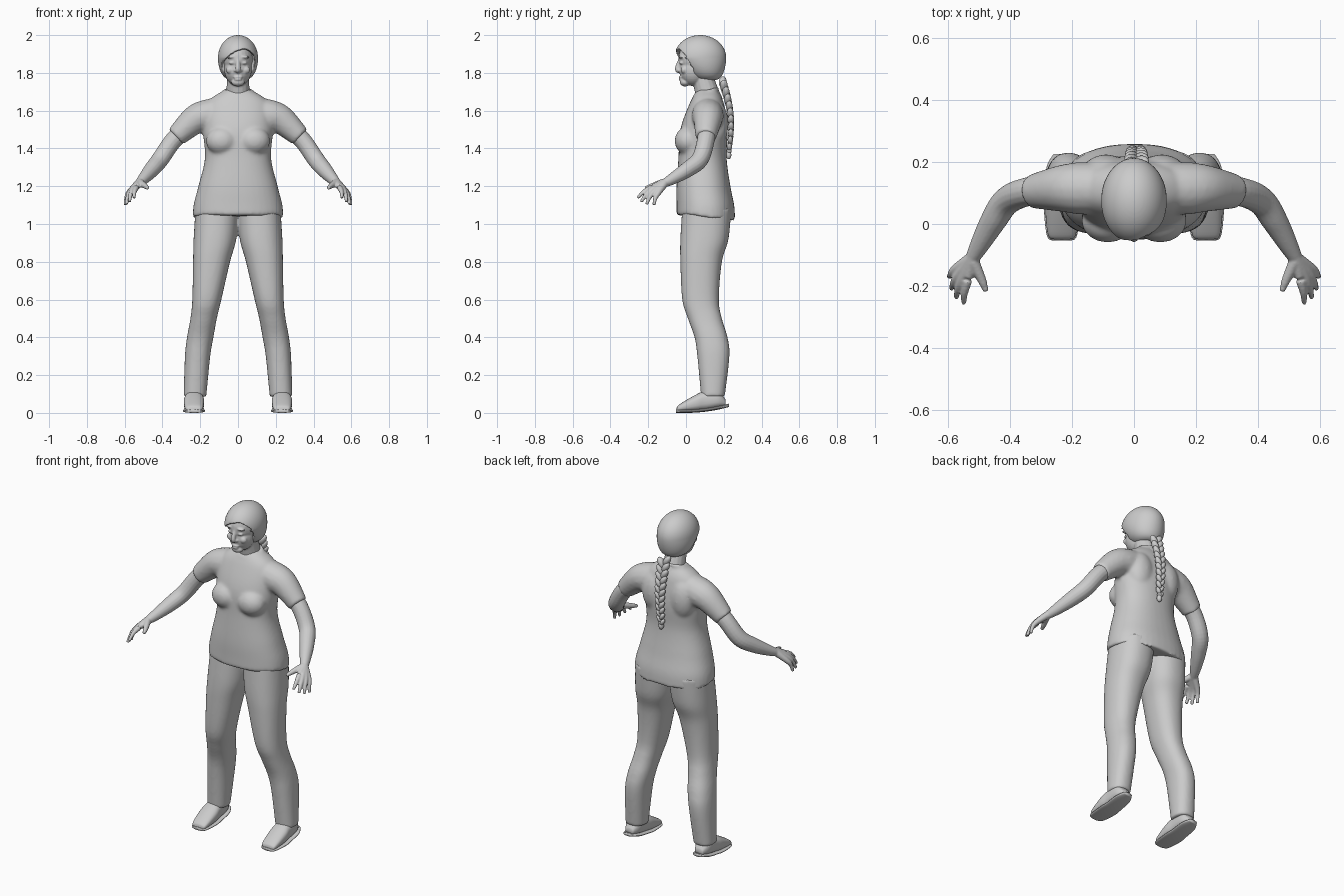
import bpy, bmesh, math
from mathutils import Vector, Matrix

cube = bpy.data.objects.get("Cube")
if cube:
    bpy.data.objects.remove(cube)

grey = bpy.data.materials.new("plain grey")
grey.use_nodes = True
grey.diffuse_color = (.6, .6, .6, 1)
grey.node_tree.nodes["Principled BSDF"].inputs["Base Color"].default_value = grey.diffuse_color


def spline(rows, steps=6):
    """Smooth curve through rows of numbers."""
    out = []
    last = len(rows) - 1
    for i in range(last):
        before, start, end, after = [rows[max(0, min(last, i + k))] for k in (-1, 0, 1, 2)]
        for step in range(steps):
            t = step / steps
            row = []
            for a, b, c, d in zip(before, start, end, after):
                slope_in, slope_out = (c - a) / 2, (d - b) / 2
                bend = 3 * (c - b) - 2 * slope_in - slope_out
                twist = 2 * (b - c) + slope_in + slope_out
                row.append(b + t * (slope_in + t * (bend + t * twist)))
            out.append(row)
    return out + [list(rows[last])]


def circle(count):
    angles = [math.tau * k / count for k in range(count)]
    return [(math.cos(angle), math.sin(angle)) for angle in angles]


def skin_rings(bm, rings):
    """Closed solid through rings of points."""
    loops = [[bm.verts.new(point) for point in ring] for ring in rings]
    for low, high in zip(loops, loops[1:]):
        for i in range(len(low)):
            bm.faces.new((low[i - 1], low[i], high[i], high[i - 1]))
    bm.faces.new(loops[0])
    bm.faces.new(loops[-1])


def stack(bm, rows, side=1, power=.88):
    """Level sections: height, centre x, half width, front, back."""
    rings = []
    for z, middle, half, front, back in spline(rows):
        ring = []
        for c, s in circle(40):
            x = middle + half * math.copysign(abs(c) ** power, c)
            y = (front + back) / 2 + (back - front) / 2 * math.copysign(abs(s) ** power, s)
            ring.append((x * side, y, z))
        rings.append(ring)
    skin_rings(bm, rings)


def tube(bm, rows, side=1):
    """Round limb through x, y, z, radius."""
    points = spline(rows)
    last = len(points) - 1
    rings = []
    for i, (x, y, z, radius) in enumerate(points):
        ahead, behind = points[min(i + 1, last)], points[max(i - 1, 0)]
        along = (Vector(ahead[:3]) - Vector(behind[:3])).normalized()
        reference = Vector((0, 0, 1)) if abs(along.y) > .9 else Vector((0, 1, 0))
        u = along.cross(reference).normalized()
        v = along.cross(u)
        ring = [Vector((x, y, z)) + radius * (u * c + v * s) for c, s in circle(16)]
        rings.append([(p.x * side, p.y, p.z) for p in ring])
    skin_rings(bm, rings)


def ball(bm, centre, radii, turn=0):
    matrix = Matrix.Translation(centre) @ Matrix.Rotation(turn, 4, "Y") @ Matrix.Diagonal((*radii, 1))
    return bmesh.ops.create_uvsphere(bm, u_segments=24, v_segments=16, radius=1, matrix=matrix)


def finish(bm, name, voxel=0, softness=4):
    """Turn the solids into one smooth object, merged when a voxel size is given."""
    bmesh.ops.recalc_face_normals(bm, faces=bm.faces)
    mesh = bpy.data.meshes.new(name)
    bm.to_mesh(mesh)
    bm.free()
    part = bpy.data.objects.new(name, mesh)
    bpy.context.collection.objects.link(part)
    mesh.materials.append(grey)
    mesh.shade_smooth()
    if voxel:
        merge = part.modifiers.new("merge", "REMESH")
        merge.mode = "VOXEL"
        merge.voxel_size = voxel
        merge.use_smooth_shade = True
        soften = part.modifiers.new("soften", "SMOOTH")
        soften.factor = .5
        soften.iterations = softness


# Shirt: torso with a wavy hem, collar, chest, shoulder blades and sleeves
shirt = bmesh.new()
stack(shirt, [(1.03, 0, .24, -.05, .26), (1.1, 0, .235, -.05, .255), (1.2, 0, .21, -.05, .235),
              (1.35, 0, .175, -.04, .215), (1.5, 0, .185, -.03, .22),
              (1.64, 0, .165, .02, .2), (1.71, 0, .07, .06, .165)])
for vert in shirt.verts:
    if vert.co.z < 1.06:
        vert.co.z += .02 - .13 * max(0, vert.co.y) + .005 * math.sin(vert.co.x * 40)
tube(shirt, [(.075 * c, .107 + .06 * s, 1.7 + .02 * s, .009) for c, s in circle(16) + [(1, 0)]])
for side in (-1, 1):
    ball(shirt, (.085 * side, .01, 1.44), (.085, .07, .075))
    ball(shirt, (.09 * side, .16, 1.53), (.08, .065, .12))
    tube(shirt, [(.06, .115, 1.6, .075), (.16, .115, 1.575, .085),
                 (.23, .115, 1.55, .077), (.33, .105, 1.46, .055)], side)
finish(shirt, "shirt", .009, 8)

# Trousers: two legs that meet at the hips
trousers = bmesh.new()
for side in (-1, 1):
    stack(trousers, [(.085, .228, .06, .08, .205), (.3, .214, .067, .06, .23), (.4, .2, .07, .045, .22),
                     (.5, .182, .07, .01, .19), (.6, .165, .077, -.02, .174), (.8, .14, .098, -.03, .19),
                     (.92, .122, .113, -.03, .225), (1.08, .11, .115, -.02, .24)], side)
finish(trousers, "trousers", .009, 6)

# Shoes: length rows of y, half width and top, over a sole that lifts to the heel
shoe_rows = spline([(-.05, .025, .025), (-.035, .045, .045), (.05, .054, .095),
                    (.1, .05, .115), (.17, .046, .115), (.21, .025, .07)])


def shoe_part(name, side, spread, bottom, thickness=None):
    bm = bmesh.new()
    rings = []
    for y, half, top in shoe_rows:
        low = bottom + max(0, y) ** 2 * .7
        high = low + thickness if thickness else top
        rings.append([(side * (.233 + half * spread * c), y * spread,
                       (low + high) / 2 + (high - low) / 2 * math.copysign(abs(s) ** .7, s))
                      for c, s in circle(32)])
    skin_rings(bm, rings)
    finish(bm, name)


for side, word in ((-1, "right"), (1, "left")):
    shoe_part(word + "_shoe", side, 1, .006)
    shoe_part(word + "_sole", side, 1.08, 0, .018)

# Skin: skull, jaw, neck and nose
skin = bmesh.new()
ball(skin, (0, .065, 1.875), (.08, .105, .1))
ball(skin, (0, .04, 1.815), (.072, .075, .085))
ball(skin, (0, -.005, 1.75), (.035, .027, .022))
tube(skin, [(0, .125, 1.64, .075), (0, .11, 1.7, .063), (0, .08, 1.8, .055)])
tube(skin, [(0, -.03, 1.875, .009), (0, -.045, 1.82, .014), (0, -.03, 1.807, .01)])

# Lips
for height, width in ((1.778, .025), (1.765, .021)):
    ball(skin, (0, -.025, height), (width, .013, .007))

# Brows, eyes, nostrils, cheeks, arms and hands
for side in (-1, 1):
    ball(skin, (.034 * side, -.026, 1.884), (.027, .014, .007), .1 * side)
    ball(skin, (.032 * side, -.023, 1.853), (.017, .013, .008))
    ball(skin, (.013 * side, -.033, 1.812), (.01, .011, .008))
    ball(skin, (.042 * side, -.01, 1.815), (.022, .018, .02))
    tube(skin, [(.24, .115, 1.54, .05), (.34, .105, 1.445, .047), (.41, .075, 1.345, .046),
                (.455, .01, 1.29, .042), (.5, -.07, 1.24, .031), (.53, -.125, 1.21, .02)], side)
    wrist = Vector((.522, -.11, 1.22))
    for finger in range(4):
        spread = finger / 3
        arch = math.sin(math.pi * spread)
        knuckle = Vector((.538, -.182, 1.193)).lerp((.576, -.145, 1.167), spread)
        tip = Vector((.55, -.256, 1.138)).lerp((.597, -.17, 1.1), spread)
        knuckle += Vector((.005, -.008, 0)) * arch
        tip += Vector((.01, -.012, -.01)) * arch
        bend = knuckle.lerp(tip, .5) + Vector((.004, -.004, .005))
        tube(skin, [(*wrist, .022), (*knuckle, .0155), (*bend, .0115), (*tip, .008)], side)
    tube(skin, [(.52, -.12, 1.22, .02), (.49, -.185, 1.2, .014), (.478, -.217, 1.19, .009)], side)
finish(skin, "skin", .0045, 3)

# Hair: full cap, drawn back below, with the face opening pushed inside the head
hair = bmesh.new()
bmesh.ops.create_uvsphere(hair, u_segments=96, v_segments=64, radius=1)
for vert in hair.verts:
    x, y, z = vert.co
    girth = math.hypot(x, y)
    fullness = girth ** -.4 if z < 0 and girth > .01 else 1
    drawn_back = .04 * max(0, -z)
    vert.co = (.106 * x * fullness, .075 + .138 * y * fullness + drawn_back * (1 - y), 1.88 + .12 * z)
    x, y, z = vert.co
    offset = x - .035
    fringe = 1.922 - offset ** 2 * (5 if offset < 0 else 15)
    if z < fringe and abs(x) < .084 and y < .04:
        vert.co.y = .04
finish(hair, "hair", .005)

# Braid: alternating slanted strands, then a tie and a loose tail
braid = bmesh.new()
strands = 20
for i in range(strands + 1):
    t = i / strands
    lean = 1 if i % 2 else -1
    size = 1 - .4 * t
    y = .195 + .033 * t + .025 * math.sin(math.pi * t)
    centre = (.008 + .017 * lean * size, y, 1.75 - .36 * t)
    ball(braid, centre, Vector((.019, .021, .036)) * size, .55 * lean)
ball(braid, (.008, .228, 1.385), (.014, .014, .01))
ball(braid, (.008, .226, 1.365), (.015, .014, .022))
finish(braid, "braid")
